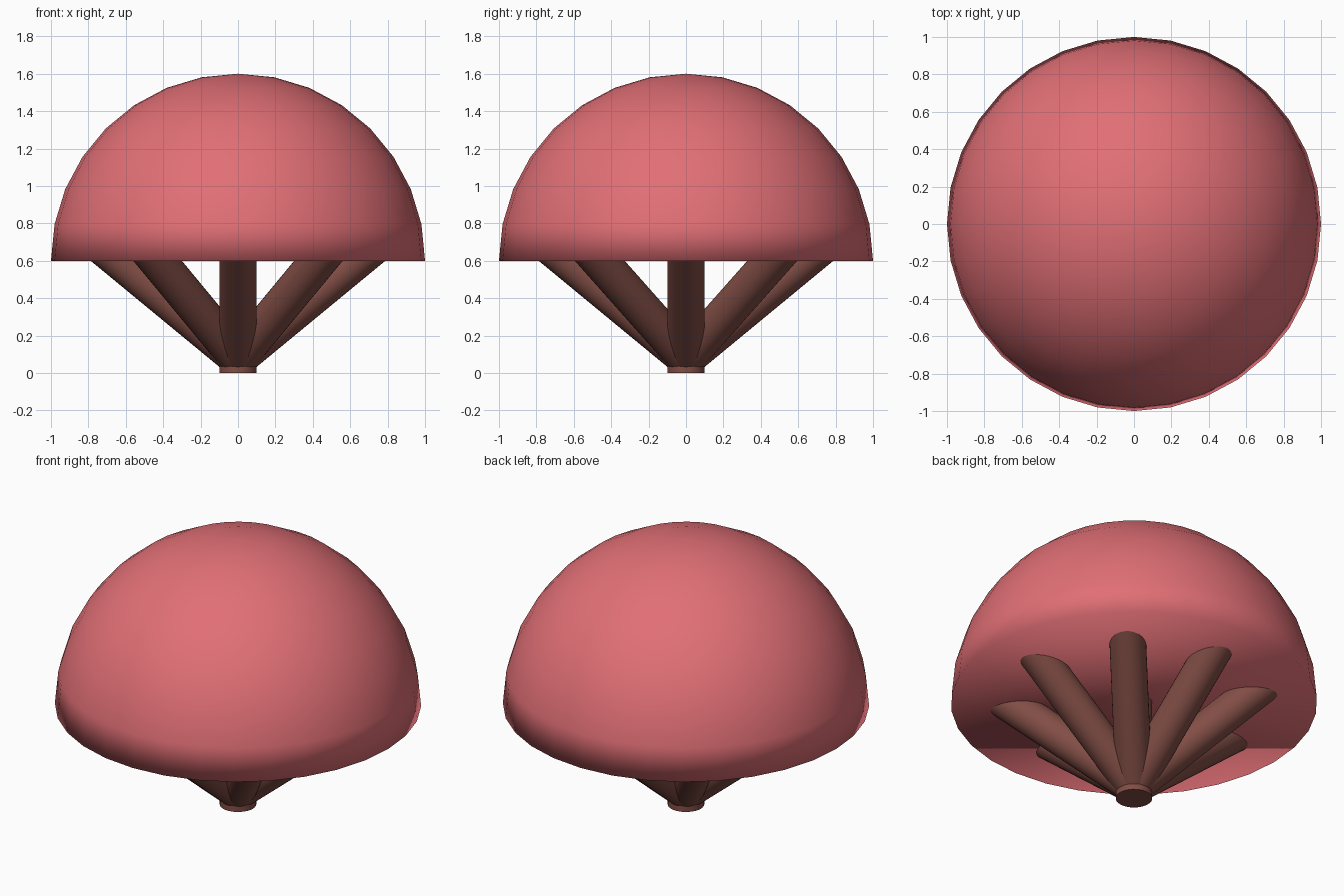
import bpy
import bmesh
from math import radians, cos, sin
from mathutils import Vector

cube = bpy.data.objects.get("Cube")
if cube:
    bpy.data.objects.remove(cube, do_unlink=True)


def make_material(name, rgb):
    mat = bpy.data.materials.new(name)
    mat.use_nodes = True
    mat.diffuse_color = (*rgb, 1)
    mat.node_tree.nodes["Principled BSDF"].inputs["Base Color"].default_value = (*rgb, 1)
    return mat


pink = make_material("canopy_pink", (0.75, 0.16, 0.18))
brown = make_material("bark_brown", (0.22, 0.075, 0.06))

RIM = 0.6      # height of the canopy underside
THICK = 0.1    # radius of trunk and branches


def cylinder(name, start, direction, length):
    """Round bar that begins at start and runs along direction."""
    axis = Vector(direction).normalized()
    bpy.ops.mesh.primitive_cylinder_add(vertices=32, radius=THICK, depth=length)
    obj = bpy.context.object
    obj.name = name
    obj.location = Vector(start) + axis * length / 2
    obj.rotation_euler = axis.to_track_quat('Z', 'Y').to_euler()
    obj.data.materials.append(brown)
    bpy.ops.object.shade_smooth_by_angle(angle=radians(40))
    return obj


# Canopy: upper half of a sphere, closed below and softly shaded over the rim
bm = bmesh.new()
bmesh.ops.create_uvsphere(bm, u_segments=32, v_segments=16, radius=1)
bmesh.ops.delete(bm, geom=[v for v in bm.verts if v.co.z < -0.01], context='VERTS')
bmesh.ops.holes_fill(bm, edges=[e for e in bm.edges if e.is_boundary], sides=0)
bmesh.ops.recalc_face_normals(bm, faces=bm.faces)
for face in bm.faces:
    face.smooth = True
mesh = bpy.data.meshes.new("canopy")
bm.to_mesh(mesh)
bm.free()
mesh.materials.append(pink)
canopy = bpy.data.objects.new("canopy", mesh)
canopy.location.z = RIM
bpy.context.collection.objects.link(canopy)

# Trunk: upright bar in the middle
cylinder("trunk", (0, 0, 0), (0, 0, 1), RIM + 0.1)

# Branches: eight bars fanning out from the foot into the canopy
rise = radians(39.5)
for i, heading in enumerate((0, 47, 90, 133, 180, 227, 270, 313)):
    a = radians(heading)
    cylinder(f"branch_{i + 1}", (0, 0, 0.08),
             (cos(a) * cos(rise), sin(a) * cos(rise), sin(rise)), 1.0)
